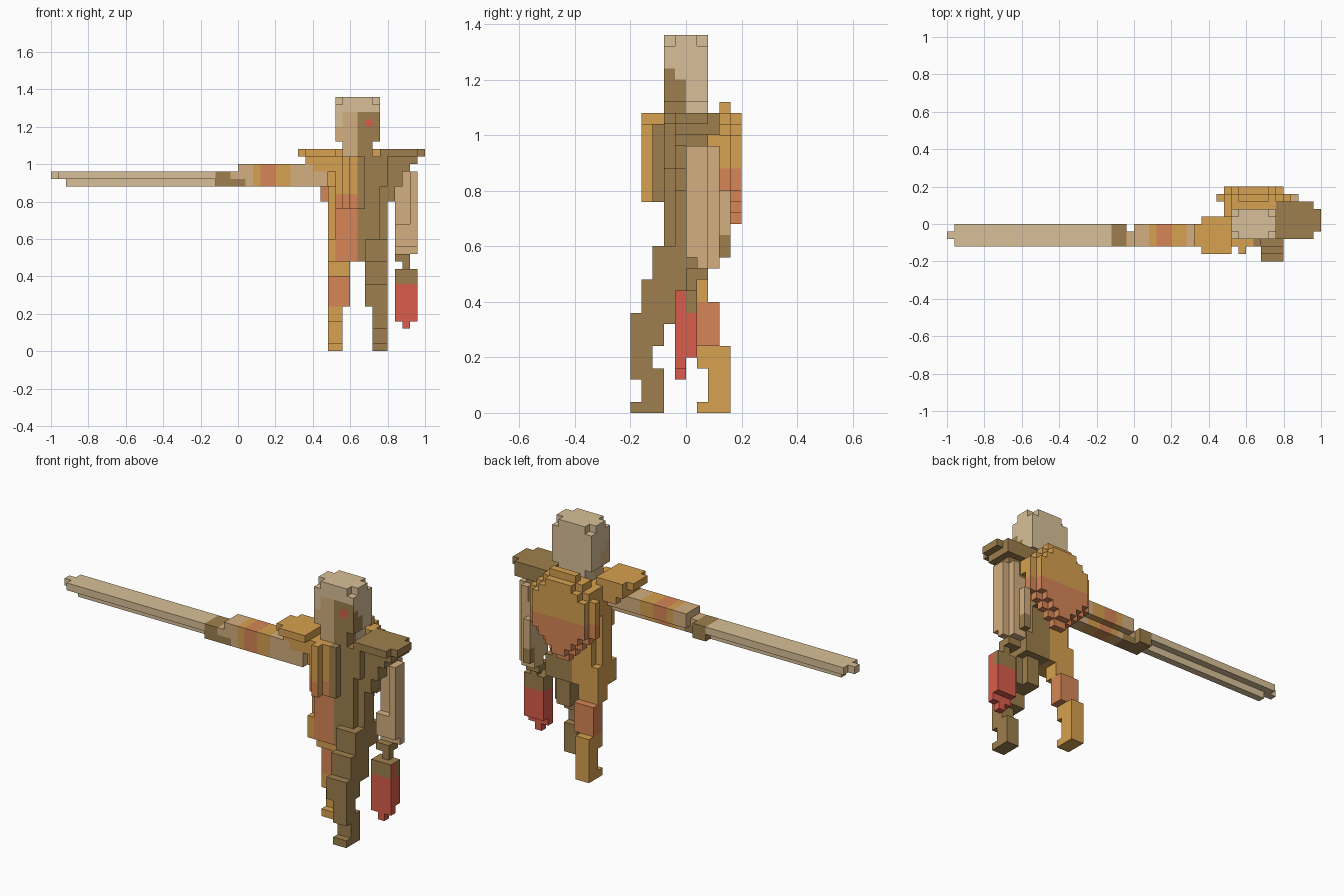
import bpy
import bmesh
from mathutils import Vector

if "Cube" in bpy.data.objects:
    bpy.data.objects.remove(bpy.data.objects["Cube"], do_unlink=True)

UNIT = 0.04  # edge of one block


def make_material(name, rgb):
    mat = bpy.data.materials.new(name)
    linear = [((c / 255 + 0.055) / 1.055) ** 2.4 for c in rgb] + [1.0]
    mat.use_nodes = True
    mat.diffuse_color = linear
    shader = next(n for n in mat.node_tree.nodes if n.type == "BSDF_PRINCIPLED")
    shader.inputs["Base Color"].default_value = linear
    shader.inputs["Roughness"].default_value = 0.9
    return mat


PALE, TAN, GOLD, BROWN, ORANGE, RED = range(6)
MATERIALS = [
    make_material("pale tan", (216, 192, 152)),
    make_material("tan", (212, 175, 128)),
    make_material("gold", (215, 161, 80)),
    make_material("dark brown", (158, 127, 77)),
    make_material("burnt orange", (214, 134, 87)),
    make_material("red", (218, 92, 76)),
]

parts = {}       # name -> (cells, colour rule)
occupied = set()


def part(name, rule, *boxes, cut=()):
    """Fill block ranges (x0, x1, y0, y1, z0, z1) that no earlier part uses."""
    cells = set()
    for x0, x1, y0, y1, z0, z1 in boxes:
        cells |= {(x, y, z) for x in range(x0, x1)
                  for y in range(y0, y1) for z in range(z0, z1)}
    cells -= occupied | set(cut)
    occupied.update(cells)
    parts[name] = (cells, rule)


def plain(colour):
    return lambda cell, normal: colour


# Head: pale hair, a face split down the middle, one red eye
def head_rule(cell, n):
    x, y, z = cell
    if n.z > 0 or n.y > 0:
        return PALE
    if n.y < 0:
        if (x, z) == (17, 30):
            return RED
        if z >= 32 or (x == 13 and z > 29):
            return PALE
        return TAN if x < 16 else BROWN
    if y < 0 and z < 31 - (y + 2):
        return BROWN if x >= 16 else TAN
    return PALE


corners = [(x, y, 33) for x in (13, 18) for y in (-2, 1)]
part("head", head_rule, (13, 19, -2, 2, 28, 34), (14, 18, -2, 2, 26, 28), cut=corners)


# Sword with a keel underneath, and the outstretched right arm
part("sword_blade", plain(PALE),
     (-24, -3, -3, 0, 23, 24), (-25, -24, -2, -1, 23, 24), (-23, -3, -2, -1, 22, 23))
part("right_hand", lambda c, n: BROWN if c[0] < -1 or c[2] < 23 else TAN,
     (-3, -1, -3, 0, 22, 24), (-1, 1, -3, -1, 22, 23), (-1, 0, -3, -1, 23, 24))


def sleeve_rule(cell, n):
    x = cell[0]
    if 3 <= x < 5:
        return ORANGE
    return GOLD if x == 2 or 5 <= x < 7 else TAN


part("right_shoulder", plain(GOLD),
     (8, 9, -3, 0, 26, 27), (9, 13, -4, 1, 26, 27), (9, 13, -3, 1, 25, 26),
     (10, 13, -3, 1, 24, 25))
part("right_arm", sleeve_rule, (0, 12, -3, 0, 23, 25), (1, 12, -3, -1, 22, 23))


# Torso, gold on the right half and brown on the left
def torso_rule(cell, n):
    x, y, z = cell
    if x >= 16:
        return BROWN
    return ORANGE if n.y < 0 and x >= 13 and z < 21 else GOLD


part("torso", torso_rule,
     (12, 13, -2, 2, 22, 26), (13, 17, -3, 3, 19, 26), (14, 15, -4, -3, 19, 26),
     (17, 19, -2, 3, 19, 26), (19, 20, -2, 2, 22, 26), (20, 21, -1, 2, 20, 24),
     (13, 19, -2, 2, 15, 19), (12, 20, -1, 1, 15, 22), (12, 20, -2, 2, 12, 15))

# Left shoulder stepping out to its pad, and the hanging arm
part("left_shoulder", plain(BROWN),
     (19, 24, -2, 3, 26, 27), (24, 25, -1, 2, 26, 27),
     (20, 24, -1, 3, 25, 26), (20, 23, -1, 2, 24, 25), (21, 22, -1, 2, 22, 24))
part("left_arm", lambda c, n: BROWN if c[2] < 13 or (c[1] > 2 and c[2] < 16) else TAN,
     (23, 24, 0, 2, 17, 24), (22, 23, 1, 3, 17, 24), (21, 22, 1, 3, 17, 22),
     (21, 24, 0, 2, 14, 17), (21, 22, 3, 4, 14, 20), (21, 23, 1, 3, 13, 17),
     (23, 24, 1, 2, 13, 14), (21, 23, 0, 2, 12, 13))


def glove_rule(cell, n):
    x, y, z = cell
    return BROWN if z >= 9 and (y >= 0 or n.x <= 0) else RED


part("left_wrist", plain(BROWN), (22, 23, 0, 1, 11, 13))
part("left_glove", glove_rule,
     (21, 24, -1, 0, 4, 11), (21, 24, 0, 1, 5, 11), (22, 23, -1, 0, 3, 4))

# Domed pack on the back, tapering downwards
pack = [(12, 21, 2, 3, 23, 26), (13, 19, 2, 3, 26, 27)]
for z in range(16, 28):
    half = min(5, z - 15, 29 - z)
    pack.append((16 - half, 16 + half, 3, 4, z, z + 1))
    if 16 < z < 27:
        pack.append((17 - half, 15 + half, 4, 5, z, z + 1))
part("back_pack", lambda c, n: ORANGE if c[2] < 22 else GOLD, *pack)

# Legs in mid stride
part("right_leg", lambda c, n: ORANGE if 6 <= c[2] < 10 else GOLD,
     (12, 15, 0, 2, 10, 12), (12, 15, 1, 3, 6, 10), (12, 14, 1, 4, 4, 6),
     (12, 14, 2, 4, 1, 4), (12, 14, 1, 4, 0, 1))
part("left_leg", plain(BROWN),
     (17, 20, -3, 0, 12, 15), (17, 20, -4, 0, 9, 12), (17, 19, 0, 1, 8, 12),
     (17, 20, -5, 0, 8, 9), (17, 20, -5, -2, 6, 8), (18, 20, -5, -3, 3, 6),
     (18, 20, -4, -2, 1, 4), (18, 20, -5, -2, 0, 1))


# Turn each part's blocks into a mesh of its exposed faces
def build(name, cells, rule):
    mesh = bpy.data.meshes.new(name)
    for mat in MATERIALS:
        mesh.materials.append(mat)
    bm = bmesh.new()
    verts = {}
    for cell in sorted(cells):
        centre = Vector(cell) + Vector((0.5, 0.5, 0.5))
        for axis in range(3):
            for sign in (-1, 1):
                normal = Vector((0, 0, 0))
                normal[axis] = sign
                beside = tuple(int(c + d) for c, d in zip(cell, normal))
                if beside in occupied:
                    continue
                u = Vector((0, 0, 0))
                u[(axis + 1) % 3] = 0.5
                v = normal.cross(u)
                ring = []
                for a, b in ((-1, -1), (1, -1), (1, 1), (-1, 1)):
                    p = centre + normal * 0.5 + u * a + v * b
                    key = tuple(round(c) for c in p)
                    if key not in verts:
                        verts[key] = bm.verts.new(Vector(key) * UNIT)
                    ring.append(verts[key])
                face = bm.faces.new(ring)
                face.material_index = rule(cell, normal)
    bm.to_mesh(mesh)
    bm.free()
    bpy.context.collection.objects.link(bpy.data.objects.new(name, mesh))


for part_name, (part_cells, colour_rule) in parts.items():
    build(part_name, part_cells, colour_rule)
